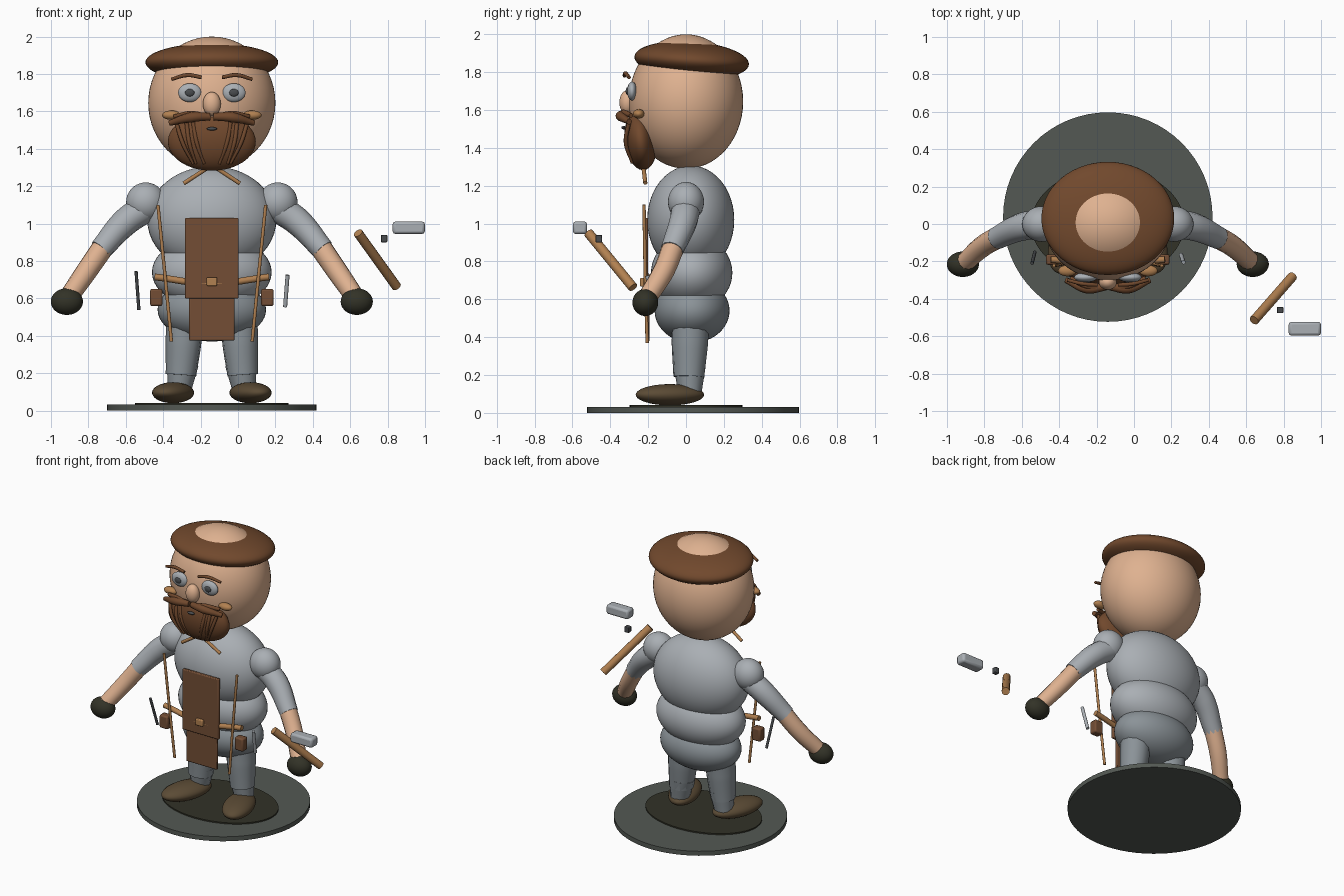
import bpy, math
from mathutils import Vector

if "Cube" in bpy.data.objects:
    bpy.data.objects.remove(bpy.data.objects["Cube"])

CX = -0.14  # the figure's own mirror plane


def material(name, r, g, b):
    m = bpy.data.materials.new(name)
    m.diffuse_color = [c ** 2.2 for c in (r, g, b)] + [1]
    m.use_nodes = True
    m.node_tree.nodes["Principled BSDF"].inputs["Base Color"].default_value = m.diffuse_color
    return m


GREY = material("light_grey", .66, .68, .70)
TROUSER = material("trouser_grey", .54, .57, .59)
SKIN = material("skin", .87, .69, .56)
BROWN = material("hair_brown", .44, .29, .19)
LEATHER = material("leather", .45, .31, .22)
DARK = material("dark_olive", .21, .21, .17)
BOOT = material("boot_brown", .36, .30, .22)
TAN = material("tan_wood", .69, .50, .32)
STONE = material("base_grey", .33, .35, .33)
IRON = material("iron", .29, .30, .31)


def finish(name, mat, angle=40):
    o = bpy.context.object
    o.name = name
    o.data.materials.clear()
    o.data.materials.append(mat)
    bpy.ops.object.shade_smooth_by_angle(angle=math.radians(angle))
    return o


def ball(name, mat, loc, size, rot=(0, 0, 0), seg=40):
    bpy.ops.mesh.primitive_uv_sphere_add(segments=seg, ring_count=seg // 2, radius=1, location=loc,
                                         rotation=[math.radians(a) for a in rot])
    bpy.context.object.scale = size
    return finish(name, mat)


def disc(name, mat, loc, size):
    bpy.ops.mesh.primitive_cylinder_add(vertices=64, radius=1, depth=2, location=loc)
    bpy.context.object.scale = size
    return finish(name, mat)


def box(name, mat, loc, half, bevel=0.006):
    bpy.ops.mesh.primitive_cube_add(size=2, location=loc)
    o = bpy.context.object
    o.scale = half
    bpy.ops.object.transform_apply(location=False, rotation=False, scale=True)
    b = o.modifiers.new("bevel", 'BEVEL')
    b.width = bevel
    b.segments = 2
    return finish(name, mat)


def tube(name, mat, pts, radii, smooth=True):
    """Round tube through points, with one radius per point."""
    c = bpy.data.curves.new(name, 'CURVE')
    c.dimensions = '3D'
    c.bevel_depth = 1
    c.bevel_resolution = 4
    c.use_fill_caps = True
    c.resolution_u = 8
    s = c.splines.new('BEZIER')
    s.bezier_points.add(len(pts) - 1)
    for bp, p, r in zip(s.bezier_points, pts, radii):
        bp.co, bp.radius = p, r
        bp.handle_left_type = bp.handle_right_type = 'AUTO' if smooth else 'VECTOR'
    o = bpy.data.objects.new(name, c)
    bpy.context.collection.objects.link(o)
    bpy.ops.object.select_all(action='DESELECT')
    o.select_set(True)
    bpy.context.view_layer.objects.active = o
    bpy.ops.object.convert(target='MESH')
    return finish(name, mat)


# Base
disc("base", STONE, (CX, .037, .016), (.56, .56, .016))
disc("base_inlay", DARK, (CX, 0, .035), (.41, .298, .006))

# Torso
ball("chest", GREY, (CX, .025, 1.02), (.345, .23, .287), seg=48)
ball("belly", GREY, (CX, .03, .74), (.32, .215, .2), seg=48)
ball("hips", TROUSER, (CX, .032, .54), (.29, .198, .17), seg=48)

# Head and cap
ball("head", SKIN, (CX, 0, 1.645), (.34, .302, .355), seg=56)
ball("cap", BROWN, (CX, .03, 1.862), (.355, .303, .1), rot=(-4, 0, 0), seg=56)
ball("nose", SKIN, (CX, -.31, 1.64), (.048, .042, .064))

# Beard and mouth
ball("beard", BROWN, (CX, -.24, 1.438), (.235, .085, .156), rot=(7, 0, 0))
ball("mouth", IRON, (CX, -.33, 1.507), (.028, .012, .009), seg=20)

for s, side in ((-1, "left"), (1, "right")):
    def P(x, y, z):
        return Vector((CX + s * x, y, z))

    # Face
    ball(side + "_eye", GREY, P(.118, -.285, 1.70), (.062, .026, .05))
    ball(side + "_pupil", IRON, P(.118, -.309, 1.70), (.025, .01, .02), seg=24)
    tube(side + "_brow", BROWN, [P(.055, -.325, 1.782), P(.13, -.32, 1.794), P(.215, -.30, 1.772)],
         [.010, .011, .009])
    ball(side + "_cheek", TAN, P(.216, -.25, 1.58), (.05, .03, .025), seg=24)
    tube(side + "_moustache", BROWN,
         [P(.01, -.335, 1.572), P(.11, -.345, 1.568), P(.225, -.30, 1.538)], [.02, .027, .015])
    tube(side + "_moustache_top", BROWN,
         [P(.02, -.34, 1.572), P(.11, -.33, 1.585), P(.2, -.29, 1.572)], [.014, .018, .012])
    for i, (top, low) in enumerate(((.19, .10), (.135, .085), (.1, .04))):
        tube(f"{side}_beard_strand_{i}", BROWN,
             [P(top, -.30, 1.54), P((top + low) / 2 + .01, -.318, 1.43), P(low, -.285, 1.32)],
             [.011, .011, .007])
    tube(side + "_collar_tie", TAN, [P(.02, -.225, 1.30), P(.15, -.215, 1.215)], [.011, .011], False)

    # Arms
    ball(side + "_shoulder", GREY, P(.353, 0, 1.115), (.105, .095, .105))
    tube(side + "_sleeve", GREY, [P(.36, 0, 1.08), P(.46, -.015, 1.01), P(.595, -.075, .86)],
         [.078, .075, .061])
    tube(side + "_forearm", SKIN, [P(.58, -.067, .876), P(.67, -.12, .745), P(.76, -.2, .615)],
         [.059, .057, .052])
    ball(side + "_glove", DARK, P(.775, -.215, .583), (.086, .068, .071))

    # Legs and boots
    tube(side + "_thigh", TROUSER, [P(.145, .025, .5), P(.152, .02, .36), P(.165, .015, .19)],
         [.1, .096, .082])
    tube(side + "_shin", TROUSER, [P(.155, .02, .25), P(.175, .02, .1)], [.084, .062])
    ball(side + "_boot", BOOT, P(.207, -.085, .096), (.1, .188, .056), rot=(0, 0, s * 19))

    # Straps and pouches
    tube(side + "_strap", TAN, [P(.288, -.222, 1.10), P(.25, -.215, .72), P(.216, -.205, .37)],
         [.009, .009, .009])
    box(side + "_pouch", LEATHER, P(.297, -.19, .605), (.033, .028, .046), .01)

# Apron and belt
box("apron_bib", LEATHER, (CX, -.213, .815), (.143, .012, .215))
box("apron_skirt", LEATHER, (CX, -.204, .49), (.121, .01, .115))
tube("belt", TAN, [(CX - .305, -.19, .715), (CX, -.208, .68), (CX + .305, -.19, .715)], [.018] * 3)
box("buckle", TAN, (CX, -.231, .69), (.028, .012, .023))

# Tools floating beside the hips
tube("iron_rod", IRON, [(-.545, -.21, .745), (-.53, -.15, .54)], [.009, .009], False)
tube("steel_rod", GREY, [(.265, -.205, .725), (.252, -.165, .555)], [.011, .011], False)

# Mallet pieces
tube("mallet_handle", TAN, [(.642, -.515, .95), (.848, -.28, .663)], [.026, .026], False)
box("mallet_head", GREY, (.913, -.56, .978), (.086, .037, .033), .014)
box("mallet_pin", IRON, (.781, -.46, .92), (.017, .017, .02), .004)
